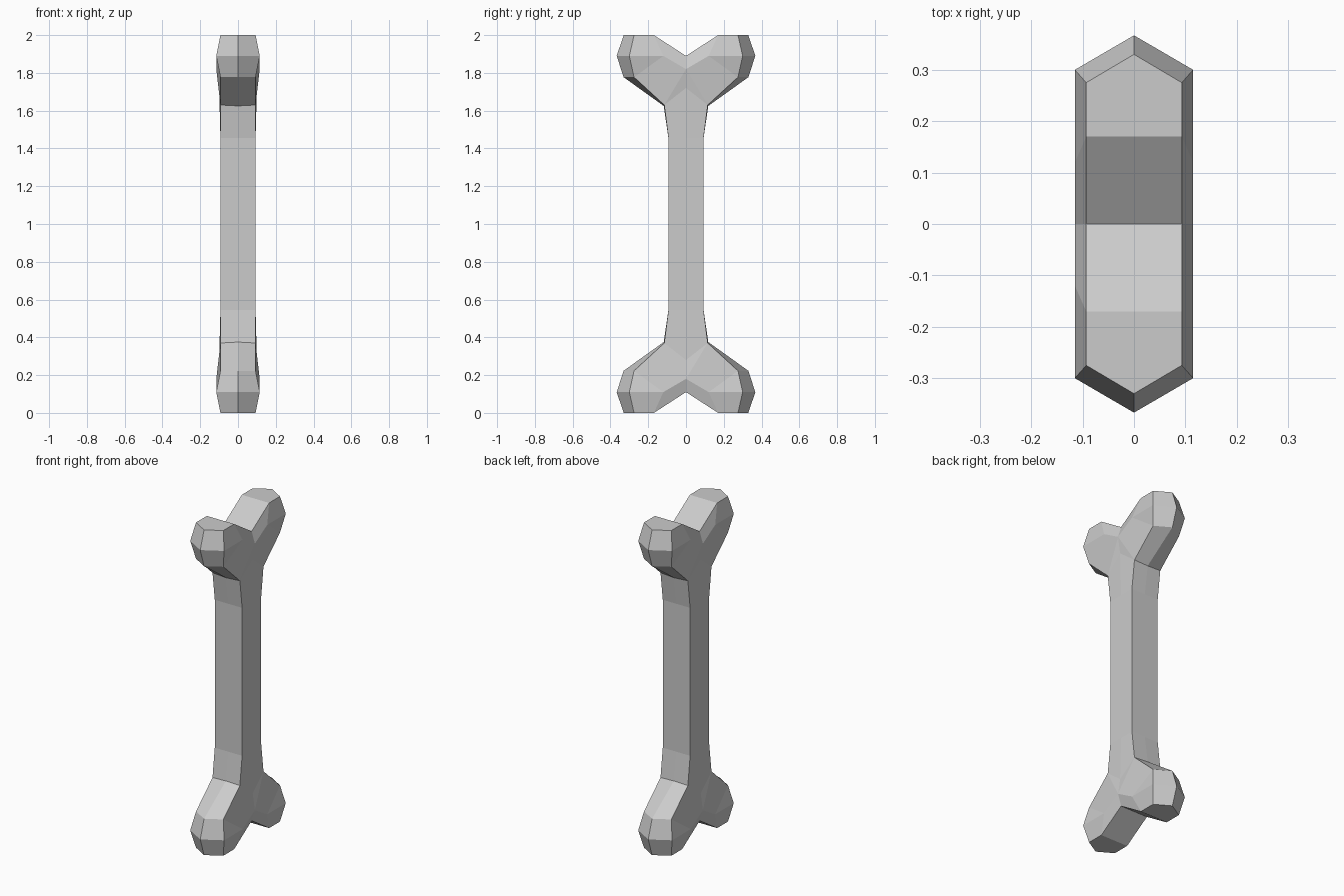
import bpy
import bmesh

if "Cube" in bpy.data.objects:
    bpy.data.objects.remove(bpy.data.objects["Cube"])

# One octant of the bone, measured from its centre (x, y, z all positive)
points = {
    # notch and flat top of the knob
    "C0": (0, 0, 0.89), "C1": (0, 0.17, 1.0),
    "T0": (0.093, 0, 0.89), "T1": (0.093, 0.17, 1.0),
    "T2": (0.093, 0.275, 1.0), "T3": (0, 0.33, 1.0),
    # widest line of the knob
    "M0": (0.115, 0, 0.82), "M1": (0.115, 0.12, 0.89),
    "M2": (0.115, 0.30, 0.89), "M3": (0, 0.367, 0.89),
    # underside of the knob
    "B2": (0.093, 0.275, 0.777), "B3": (0, 0.33, 0.777),
    # neck
    "S": (0.093, 0.115, 0.63), "S0": (0, 0.118, 0.625), "K": (0.1, 0, 0.72),
    # shaft, end and middle
    "A": (0.093, 0.093, 0.455), "A0": (0, 0.093, 0.455), "N": (0.093, 0, 0.455),
    "Z": (0.093, 0.093, 0), "Z0": (0, 0.093, 0), "ZN": (0.093, 0, 0),
}
faces = [
    "C0 T0 T1 C1", "C1 T1 T2 T3",                    # top
    "T0 M0 M1 T1", "T1 M1 M2 T2", "T2 M2 M3 T3",     # upper bevel
    "M2 B2 B3 M3", "B2 S S0 B3",                     # lower bevel, underside
    "M1 B2 M2", "M0 S B2 M1", "M0 K S",              # knob side
    "K N A S", "S A A0 S0",                          # neck
    "N ZN Z A", "A Z Z0 A0",                         # shaft
]

bm = bmesh.new()
verts = {name: bm.verts.new(co) for name, co in points.items()}
for face in faces:
    bm.faces.new([verts[n] for n in face.split()])

# Mirror the octant into the whole bone
for axis in "XYZ":
    bmesh.ops.mirror(bm, geom=bm.verts[:] + bm.edges[:] + bm.faces[:],
                     axis=axis, merge_dist=0.0005)
bmesh.ops.remove_doubles(bm, verts=bm.verts[:], dist=0.0005)
bmesh.ops.recalc_face_normals(bm, faces=bm.faces[:])

mesh = bpy.data.meshes.new("bone")
bm.to_mesh(mesh)
bm.free()
bone = bpy.data.objects.new("bone", mesh)
bone.location.z = 1
bpy.context.collection.objects.link(bone)
